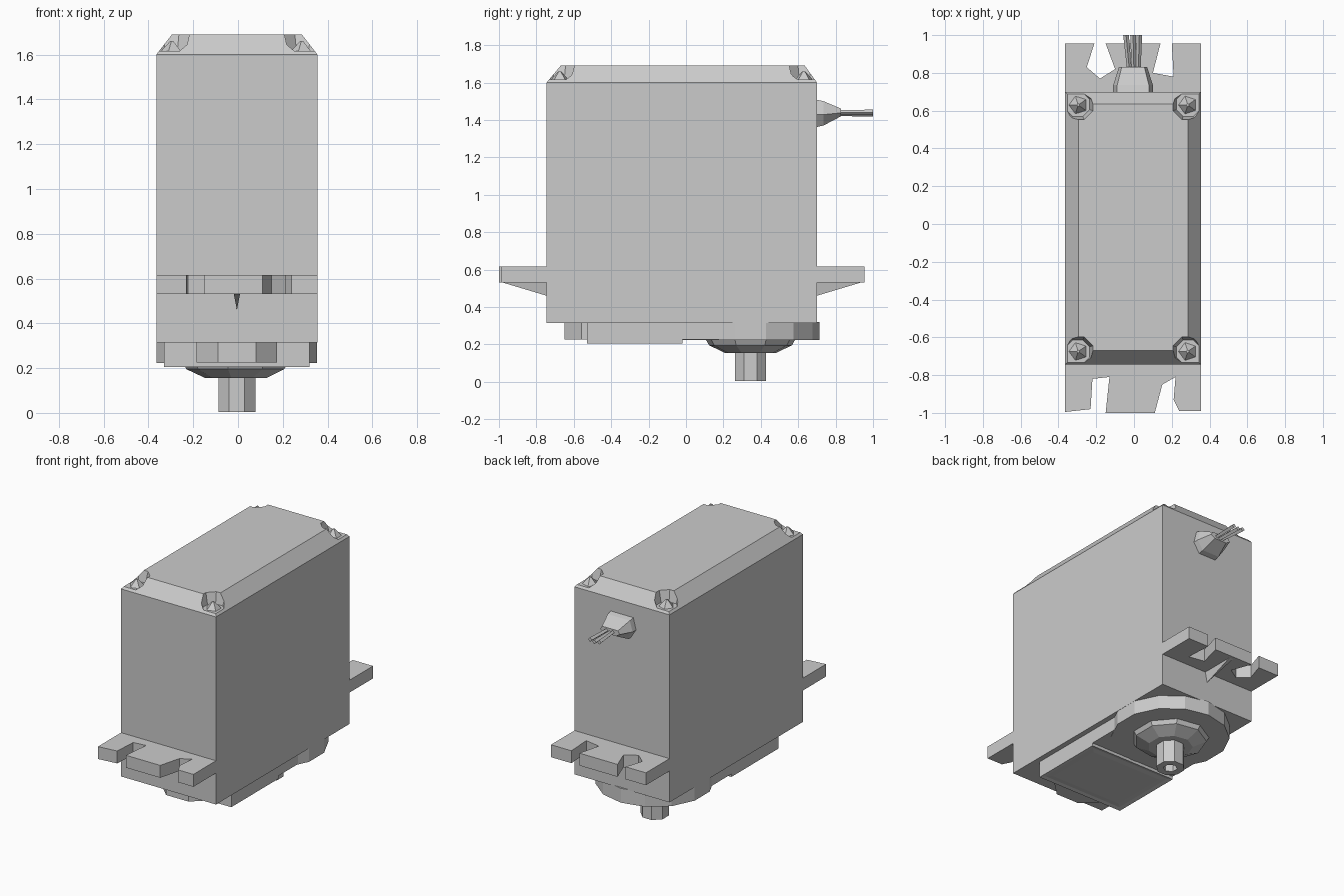
import bpy, bmesh
from math import sin, cos, tau
from mathutils import Vector

old = bpy.data.objects.get("Cube")
if old:
    bpy.data.objects.remove(old, do_unlink=True)

grey = bpy.data.materials.new("plain grey")
grey.use_nodes = True
colour = (0.6, 0.6, 0.6, 1)
grey.diffuse_color = colour
grey.node_tree.nodes["Principled BSDF"].inputs["Base Color"].default_value = colour


def loft(name, rings):
    """Join rings of equal point count and close both ends."""
    bm = bmesh.new()
    loops = [[bm.verts.new(p) for p in ring] for ring in rings]
    n = len(loops[0])
    bm.faces.new(loops[0])
    bm.faces.new(loops[-1])
    for a, b in zip(loops, loops[1:]):
        for i in range(n):
            j = (i + 1) % n
            bm.faces.new((a[i], a[j], b[j], b[i]))
    bmesh.ops.recalc_face_normals(bm, faces=bm.faces)
    mesh = bpy.data.meshes.new(name)
    bm.to_mesh(mesh)
    bm.free()
    mesh.materials.append(grey)
    obj = bpy.data.objects.new(name, mesh)
    bpy.context.scene.collection.objects.link(obj)
    return obj


def flat(points, z):
    return [(x, y, z) for x, y in points]


def rect(x0, x1, y0, y1):
    return [(x0, y0), (x1, y0), (x1, y1), (x0, y1)]


def circle(x, y, r, n, turn=0.5):
    return [(x + r * cos(tau * (i + turn) / n), y + r * sin(tau * (i + turn) / n))
            for i in range(n)]


def prism(name, points, z0, z1):
    return loft(name, [flat(points, z0), flat(points, z1)])


def cut(obj, cutter):
    mod = obj.modifiers.new("cut", "BOOLEAN")
    mod.operation = "DIFFERENCE"
    mod.solver = "EXACT"
    mod.object = cutter
    cutter.hide_render = True
    cutter.hide_viewport = True
    cutter.display_type = "WIRE"


# Main case with a bevelled lid
X0, X1, Y0, Y1 = -0.365, 0.355, -0.745, 0.70
outline = rect(X0, X1, Y0, Y1)
case = loft("case", [flat(outline, 0.315), flat(outline, 1.60),
                     flat(rect(-0.295, 0.285, -0.67, 0.635), 1.69)])

# Corner pockets and their faceted screws
for sx, cx in ((-1, X0 + 0.07), (1, X1 - 0.07)):
    for sy, cy in ((-1, Y0 + 0.07), (1, Y1 - 0.07)):
        def pocket(r, out):
            pts = [(out, out), (-r * 0.5, out), (-r, r * 0.5),
                   (-r, -r * 0.4), (-r * 0.4, -r), (r * 0.5, -r), (out, -r * 0.5)]
            return [(cx + sx * x, cy + sy * y) for x, y in pts]
        cut(case, loft("pocket_cutter", [flat(pocket(0.06, 0.06), 1.615),
                                         flat(pocket(0.085, 0.11), 1.72)]))
        loft("corner_screw", [flat(circle(cx, cy, 0.052, 5), 1.612),
                              flat(circle(cx, cy, 0.008, 5), 1.66)])

# Mounting ears with open screw slots
back = [(X0, Y1), (X0, 0.955), (-0.21, 0.955), (-0.25, 0.83), (-0.18, 0.77),
        (-0.10, 0.82), (-0.15, 0.955), (0.14, 0.955), (0.10, 0.80),
        (0.21, 0.78), (0.20, 0.955), (X1, 0.955), (X1, Y1)]
front = [(X0, Y0), (X0, -0.995), (-0.23, -0.98), (-0.22, -0.82), (-0.13, -0.81),
         (-0.15, -1.0), (0.11, -1.0), (0.15, -0.85), (0.22, -0.81),
         (0.21, -0.93), (0.24, -0.99), (X1, -0.99), (X1, Y0)]
for name, shape, wall, tip in (("back", back, Y1, 0.95), ("front", front, Y0, -0.995)):
    prism(name + "_ear", shape, 0.53, 0.615)
    # Thin wedge rib under the ear
    loft(name + "_ear_rib", [
        [(x - 0.005, wall, 0.535), (x - 0.005, tip, 0.535), (-0.005, wall, 0.46)]
        for x in (-0.015, 0.015)])

# Gearbox cover: flat deck, round housing and front tab
prism("gear_cover", rect(-0.33, 0.32, -0.53, 0.40), 0.225, 0.32)
cx, cy = -0.005, 0.345
prism("round_housing", circle(cx, cy, 0.368, 14), 0.222, 0.32)
prism("front_tab", [(-0.185, -0.50), (-0.185, -0.56), (-0.09, -0.65),
                    (0.08, -0.65), (0.175, -0.56), (0.175, -0.50)], 0.225, 0.32)

# Framed panel on the underside
panel = prism("bottom_panel", rect(-0.33, 0.32, -0.53, -0.02), 0.205, 0.23)
bm = bmesh.new()
bm.from_mesh(panel.data)
under = [f for f in bm.faces if f.normal.z < -0.9]
bmesh.ops.inset_region(bm, faces=under, thickness=0.035, depth=-0.006)
bmesh.ops.inset_region(bm, faces=under, thickness=0.05, depth=0.003)
bm.to_mesh(panel.data)
bm.free()

# Output collar and splined shaft
loft("output_collar", [flat(circle(cx, cy, 0.245, 9), 0.23),
                       flat(circle(cx, cy, 0.225, 9), 0.195),
                       flat(circle(cx, cy, 0.14, 9), 0.155)])
shaft = prism("output_shaft", circle(cx, cy, 0.09, 8), 0.003, 0.17)
cut(shaft, prism("shaft_bore_cutter", circle(cx, cy, 0.045, 6), -0.02, 0.06))


# Cable boot and three flaring wires
def arch(y, w, z0, z1):
    mid = z0 + (z1 - z0) * 0.45
    return [(x - 0.005, y, z) for x, z in
            ((-w, mid), (-w * 0.6, z0), (w * 0.6, z0), (w, mid), (w * 0.8, z1), (-w * 0.8, z1))]


loft("cable_boot", [arch(0.69, 0.107, 1.36, 1.51), arch(0.735, 0.105, 1.37, 1.50),
                    arch(0.83, 0.075, 1.42, 1.46)])
for start, end, z in ((-0.022, -0.042, 1.44), (0.0, -0.005, 1.433), (0.022, 0.028, 1.44)):
    rings = []
    for x, y, r in ((start, 0.79, 0.012), (end, 1.0, 0.015)):
        rings.append([(x + dx, y, z + dz) for dx, dz in circle(0, 0, r, 4, 0)])
    loft("wire", rings)
